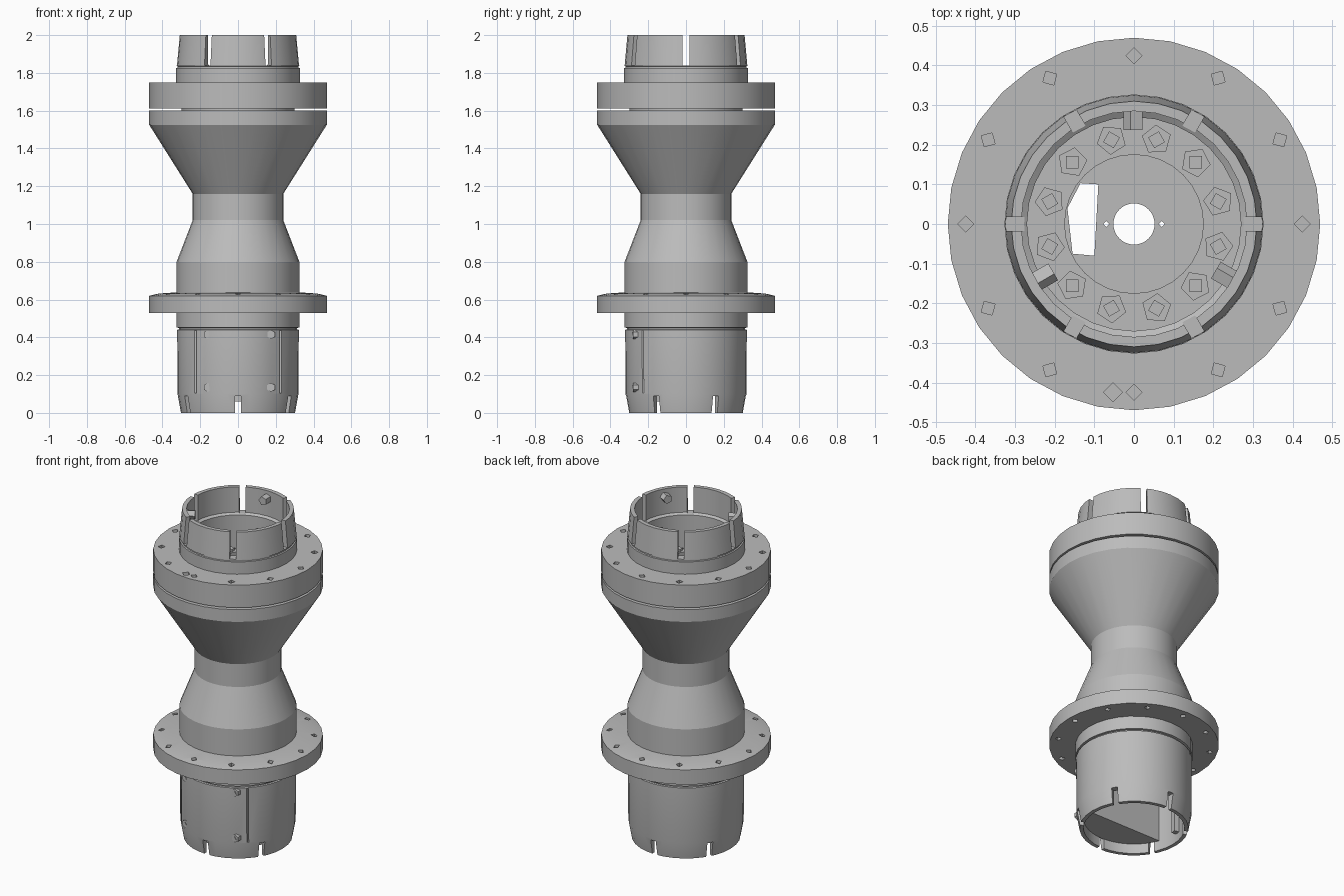
import bpy
import bmesh
from math import cos, sin, pi, radians
from mathutils import Matrix, Vector

cube = bpy.data.objects.get("Cube")
if cube:
    bpy.data.objects.remove(cube, do_unlink=True)

metal = bpy.data.materials.new("plain grey metal")
metal.use_nodes = True
metal.diffuse_color = (0.5, 0.5, 0.5, 1)
metal.node_tree.nodes["Principled BSDF"].inputs["Base Color"].default_value = (0.5, 0.5, 0.5, 1)


def make(name, bm):
    bmesh.ops.recalc_face_normals(bm, faces=bm.faces[:])
    mesh = bpy.data.meshes.new(name)
    bm.to_mesh(mesh)
    bm.free()
    mesh.materials.append(metal)
    ob = bpy.data.objects.new(name, mesh)
    bpy.context.collection.objects.link(ob)
    return ob


def lathe(bm, profile, sides=32):
    """Revolve a closed (radius, height) outline around z."""
    rings = []
    for i in range(sides):
        a = 2 * pi * i / sides
        rings.append([bm.verts.new((r * cos(a), r * sin(a), z)) for r, z in profile])
    n = len(profile)
    for i in range(sides):
        p, q = rings[i], rings[(i + 1) % sides]
        for j in range(n):
            k = (j + 1) % n
            bm.faces.new((p[j], q[j], q[k], p[k]))


def box(bm, centre, size, angle=0):
    """Box placed in a frame turned by angle about z."""
    m = Matrix.Rotation(angle, 4, 'Z') @ Matrix.Translation(centre) @ Matrix.Diagonal((*size, 1))
    bmesh.ops.create_cube(bm, size=1, matrix=m)


def peg(bm, centre, radius, depth, sides, angle=0, tilt=None):
    m = Matrix.Rotation(angle, 4, 'Z') @ Matrix.Translation(centre)
    if tilt:
        m = m @ Matrix.Rotation(radians(90), 4, tilt)
    bmesh.ops.create_cone(bm, cap_ends=True, segments=sides, radius1=radius,
                          radius2=radius, depth=depth, matrix=m)


def prism(bm, outline, z0, z1):
    low = [bm.verts.new((x, y, z0)) for x, y in outline]
    face = bm.faces.new(low)
    new = bmesh.ops.extrude_face_region(bm, geom=[face])["geom"]
    bmesh.ops.translate(bm, vec=Vector((0, 0, z1 - z0)),
                        verts=[v for v in new if isinstance(v, bmesh.types.BMVert)])


def smooth(ob):
    bpy.ops.object.select_all(action='DESELECT')
    ob.select_set(True)
    bpy.context.view_layer.objects.active = ob
    bpy.ops.object.shade_smooth_by_angle(angle=radians(20))


# Turned body: outer skin upwards, then the bore downwards
outer = [(0.302, 0), (0.32, 0.1), (0.322, 0.44), (0.312, 0.442), (0.312, 0.45),
         (0.325, 0.452), (0.325, 0.53), (0.47, 0.53), (0.47, 0.62), (0.42, 0.632),
         (0.325, 0.638), (0.325, 0.8), (0.24, 1.02), (0.24, 1.16), (0.47, 1.525),
         (0.47, 1.6), (0.3, 1.6), (0.3, 1.612), (0.47, 1.612), (0.47, 1.75),
         (0.327, 1.75), (0.327, 1.825), (0.319, 1.827), (0.319, 1.835),
         (0.325, 1.837), (0.31, 2)]
inner = [(0.285, 2), (0.285, 1.845), (0.27, 1.835), (0.27, 1.62), (0.175, 1.62),
         (0.175, 1.56), (0.052, 1.56), (0.052, 1.52), (0.2, 1.52), (0.2, 1),
         (0.28, 0.8), (0.28, 0)]
bm = bmesh.new()
lathe(bm, outer + inner)
body = make("turned_body", bm)

# Cutters: rim slots, flange holes, panel seams and plate openings
bm = bmesh.new()
for i in range(6):
    a = i * pi / 3
    box(bm, (0.33, 0, 1.95), (0.13, 0.036, 0.22), a)
    box(bm, (0.32, 0, 0.03), (0.13, 0.034, 0.12), a + pi / 6)
for i in range(12):
    a = i * pi / 6
    peg(bm, (0.425, 0, 0.58), 0.018, 0.2, 4, a)
    peg(bm, (0.425, 0, 1.75), 0.02, 0.06, 4, a)
peg(bm, (-0.053, -0.425, 1.75), 0.024, 0.06, 4)
for side in (-1, 1):
    box(bm, (side * 0.225, -0.232, 0.27), (0.008, 0.03, 0.33))
    peg(bm, (side * 0.07, 0, 1.54), 0.008, 0.1, 4)
prism(bm, [(-0.09, 0.1), (-0.135, 0.103), (-0.168, 0.04), (-0.155, -0.075), (-0.1, -0.08)],
      1.47, 1.59)
cutter = make("cutter", bm)
cutter.hide_render = True

mod = body.modifiers.new("cuts", 'BOOLEAN')
mod.operation = 'DIFFERENCE'
mod.solver = 'EXACT'
mod.object = cutter
bpy.context.view_layer.objects.active = body
body.select_set(True)
bpy.ops.object.modifier_apply(modifier=mod.name)
bpy.data.objects.remove(cutter, do_unlink=True)
smooth(body)

# Ring of bolts on the upper inner ledge
bm = bmesh.new()
for i in range(12):
    a = (i + 0.5) * pi / 6
    peg(bm, (0.22, 0, 1.628), 0.038, 0.03, 5, a)
    peg(bm, (0.22, 0, 1.648), 0.022, 0.02, 4, a)
make("ledge_bolts", bm)

# Inward set screws in the upper rim
bm = bmesh.new()
for i in range(3):
    a = pi / 2 + i * 2 * pi / 3
    peg(bm, (0.262, 0, 1.955), 0.027, 0.05, 5, a, 'Y')
make("rim_set_screws", bm)

# Four cover screws on the lower front panel
bm = bmesh.new()
for x in (-0.16, 0.175):
    for z in (0.135, 0.415):
        peg(bm, (x, -0.245, z), 0.024, 0.07, 6, 0, 'X')
        peg(bm, (x, -0.281, z), 0.012, 0.006, 3, 0, 'X')
make("panel_screws", bm)

# Block behind the front panel and a guide rib in the lower cavity
bm = bmesh.new()
arc = [radians(200 + i * 14) for i in range(11)]
prism(bm, [(0.283 * cos(a), 0.283 * sin(a)) for a in arc], 0.06, 0.43)
make("terminal_block", bm)
bm = bmesh.new()
box(bm, (0.27, 0, 0.24), (0.04, 0.03, 0.38), radians(170))
make("guide_rib", bm)
